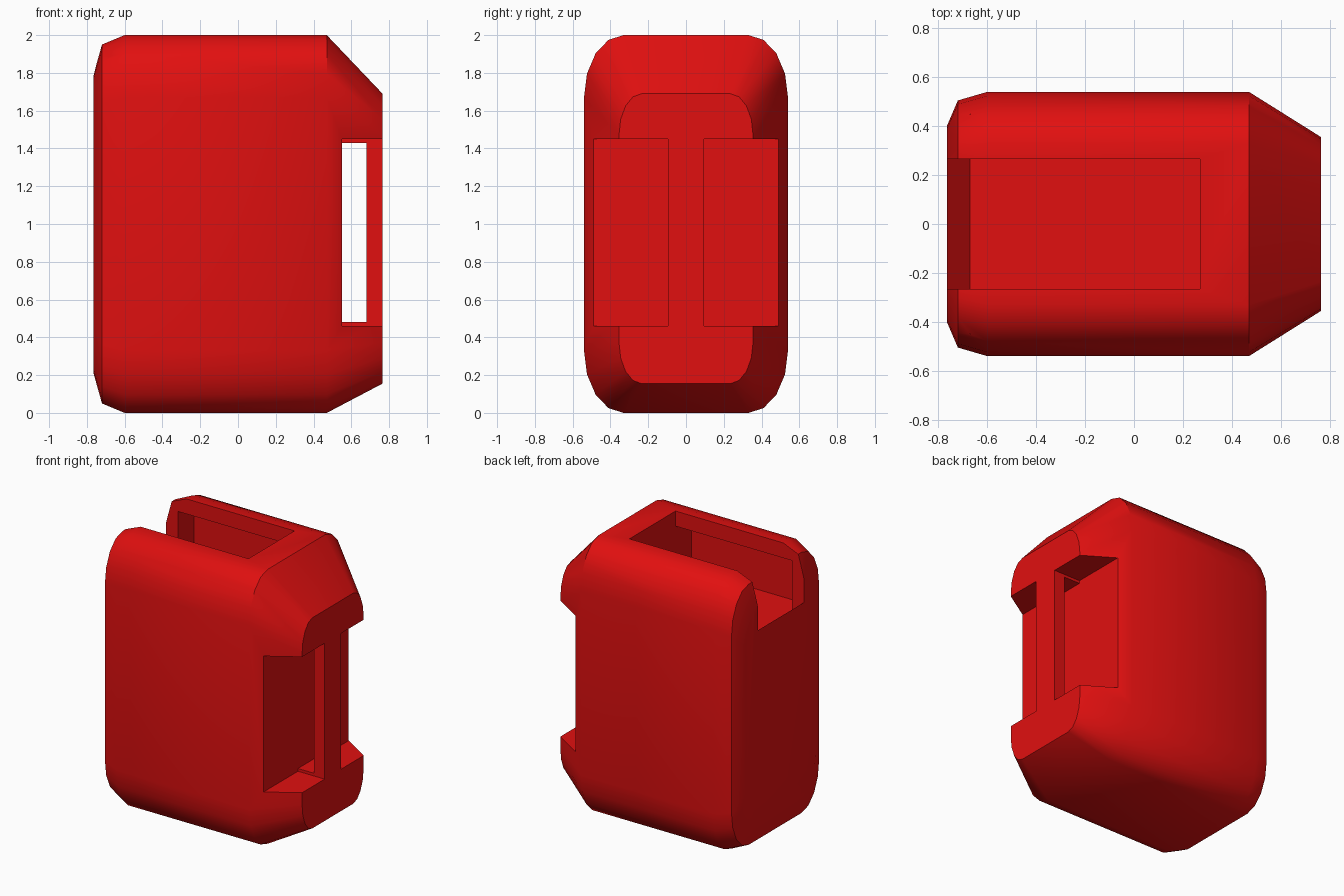
import bpy
import bmesh
from math import cos, sin, pi, radians

cube = bpy.data.objects.get("Cube")
if cube:
    bpy.data.objects.remove(cube, do_unlink=True)

# Single red plastic
red = bpy.data.materials.new("red_plastic")
red.use_nodes = True
colour = (0.75, 0.005, 0.005, 1)
red.diffuse_color = colour
red.node_tree.nodes["Principled BSDF"].inputs["Base Color"].default_value = colour


def loft(name, rings):
    """Closed solid skinned through rings with equal point counts."""
    bm = bmesh.new()
    loops = [[bm.verts.new(p) for p in ring] for ring in rings]
    n = len(loops[0])
    for a, b in zip(loops, loops[1:]):
        for i in range(n):
            j = (i + 1) % n
            bm.faces.new((a[i], a[j], b[j], b[i]))
    bm.faces.new(loops[0])
    bm.faces.new(loops[-1])
    bmesh.ops.recalc_face_normals(bm, faces=bm.faces)
    mesh = bpy.data.meshes.new(name)
    bm.to_mesh(mesh)
    bm.free()
    mesh.materials.append(red)
    obj = bpy.data.objects.new(name, mesh)
    bpy.context.collection.objects.link(obj)
    return obj


def section(x, half_y, z0, z1, ry, rz, steps=4):
    """Rectangle across x with elliptical corners."""
    mid, half_z = (z0 + z1) / 2, (z1 - z0) / 2
    ring = []
    for quarter, (sy, sz) in enumerate(((1, 1), (-1, 1), (-1, -1), (1, -1))):
        for k in range(steps + 1):
            a = (quarter + k / steps) * pi / 2
            ring.append((x, sy * (half_y - ry) + ry * cos(a),
                         mid + sz * (half_z - rz) + rz * sin(a)))
    return ring


def prism(name, profile, y0, y1):
    """x-z profile extruded along y."""
    return loft(name, [[(x, y, z) for x, z in profile] for y in (y0, y1)])


def box(name, x0, x1, y0, y1, z0, z1):
    return prism(name, [(x0, z0), (x1, z0), (x1, z1), (x0, z1)], y0, y1)


# Rounded body, tapered at both ends
body = loft("buckle_body", [
    section(-0.765, 0.40, 0.21, 1.79, 0.15, 0.26),
    section(-0.72, 0.505, 0.05, 1.95, 0.20, 0.31),
    section(-0.60, 0.54, 0, 2, 0.21, 0.33),
    section(0.47, 0.54, 0, 2, 0.21, 0.33),
    section(0.765, 0.355, 0.155, 1.69, 0.12, 0.22),
])

cutters = [
    # Top slot, open at one end, with a sloping sill
    prism("top_slot", [(-0.8, 1.65), (-0.67, 1.5), (0.27, 1.5),
                       (0.27, 2.2), (-0.8, 2.2)], -0.265, 0.265),
    # Wider chamber below the slot lips
    box("slot_chamber", -0.67, 0.27, -0.45, 0.45, 1.5, 1.89),
    # Window behind the strap bar
    box("strap_window", 0.55, 0.68, -0.7, 0.7, 0.48, 1.43),
]
# Notches on each side of the strap bar
for side in (-1, 1):
    y0, y1 = sorted((side * 0.095, side * 0.7))
    cutters.append(box("strap_notch", 0.55, 0.9, y0, y1, 0.46, 1.45))

bpy.ops.object.select_all(action='DESELECT')
bpy.context.view_layer.objects.active = body
body.select_set(True)
for cutter in cutters:
    mod = body.modifiers.new(cutter.name, 'BOOLEAN')
    mod.operation = 'DIFFERENCE'
    mod.solver = 'EXACT'
    mod.object = cutter
    bpy.ops.object.modifier_apply(modifier=mod.name)
    bpy.data.objects.remove(cutter, do_unlink=True)

bpy.ops.object.shade_smooth_by_angle(angle=radians(35))
